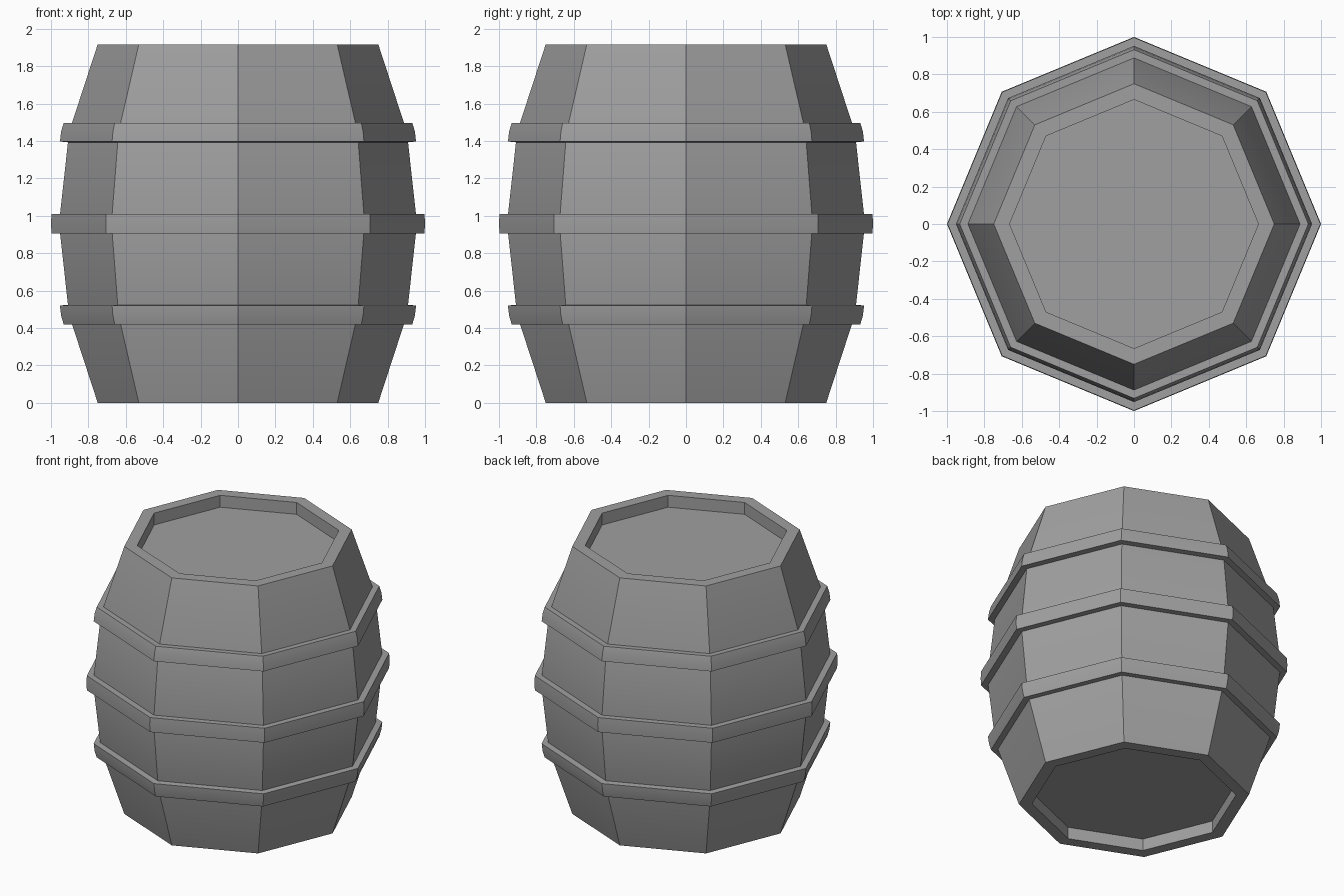
import bpy, bmesh
from math import cos, sin, pi, radians

SIDES = 8
HEIGHT = 1.917
MID = HEIGHT / 2

cube = bpy.data.objects.get("Cube")
if cube:
    bpy.data.objects.remove(cube, do_unlink=True)

grey = bpy.data.materials.new("plain grey")
grey.use_nodes = True
colour = (0.35, 0.35, 0.35, 1)
grey.diffuse_color = colour
grey.node_tree.nodes["Principled BSDF"].inputs["Base Color"].default_value = colour


def lathe(name, profile, ring=False):
    """Turn (radius, z) points round z; a ring closes on itself, otherwise the ends are capped."""
    bm = bmesh.new()
    loops = [[bm.verts.new((r * cos(2 * pi * i / SIDES), r * sin(2 * pi * i / SIDES), z))
              for i in range(SIDES)] for r, z in profile]
    pairs = list(zip(loops, loops[1:]))
    if ring:
        pairs.append((loops[-1], loops[0]))
    else:
        bm.faces.new(loops[0])
        bm.faces.new(loops[-1])
    for a, b in pairs:
        for i in range(SIDES):
            j = (i + 1) % SIDES
            bm.faces.new((a[i], a[j], b[j], b[i]))
    bmesh.ops.recalc_face_normals(bm, faces=bm.faces)
    mesh = bpy.data.meshes.new(name)
    bm.to_mesh(mesh)
    bm.free()
    mesh.materials.append(grey)
    obj = bpy.data.objects.new(name, mesh)
    bpy.context.collection.objects.link(obj)
    bpy.ops.object.select_all(action='DESELECT')
    obj.select_set(True)
    bpy.context.view_layer.objects.active = obj
    bpy.ops.object.shade_smooth_by_angle(angle=radians(30))
    return obj


def flip(profile):
    """Mirror a profile about the middle height."""
    return [(r, HEIGHT - z) for r, z in reversed(profile)]


# Staved body with a recessed lid at each end
lower_half = [(0.665, 0.085), (0.665, 0), (0.75, 0), (0.903, 0.468)]
lathe("barrel_body", lower_half + [(0.957, MID)] + flip(lower_half))

# Hoops: the outer two follow the taper, the middle one is widest
upper = [(0.87, 1.495), (0.932, 1.497), (0.946, 1.45), (0.952, 1.397), (0.89, 1.391)]
lathe("upper_hoop", upper, ring=True)
lathe("lower_hoop", flip(upper), ring=True)
half = [(0.94, MID - 0.052), (0.997, MID - 0.052)]
lathe("middle_hoop", half + [(1.0, MID)] + flip(half), ring=True)
